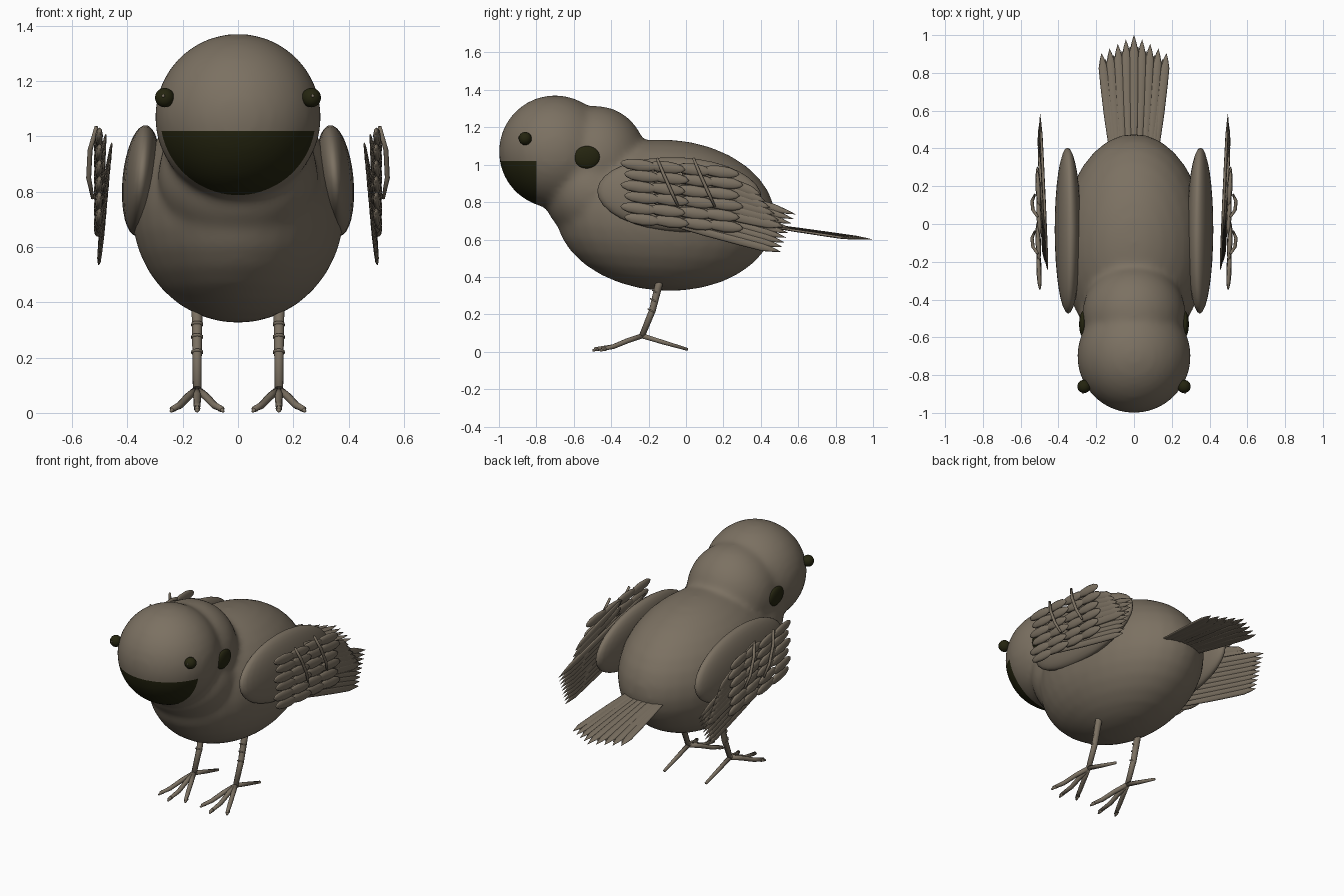
import bpy, bmesh, math
from mathutils import Vector, Matrix

if "Cube" in bpy.data.objects:
    bpy.data.objects.remove(bpy.data.objects["Cube"])


def colour(name, rgb):
    m = bpy.data.materials.new(name)
    m.diffuse_color = (*rgb, 1)
    m.use_nodes = True
    m.node_tree.nodes["Principled BSDF"].inputs["Base Color"].default_value = m.diffuse_color
    return m


BROWN = colour("grey_brown", (0.20, 0.165, 0.122))
DARK = colour("dark_olive", (0.018, 0.018, 0.005))


def finish(bm, name, mat, mirror=True):
    bmesh.ops.recalc_face_normals(bm, faces=bm.faces)
    me = bpy.data.meshes.new(name)
    bm.to_mesh(me)
    bm.free()
    me.materials.append(mat)
    ob = bpy.data.objects.new(name, me)
    bpy.context.collection.objects.link(ob)
    for p in me.polygons:
        p.use_smooth = True
    if mirror:
        ob.modifiers.new("mirror", 'MIRROR')
    return ob


def ellipsoid(bm, c, r, tilt=0, roll=0, seg=32):
    m = (Matrix.Translation(c) @ Matrix.Rotation(roll, 4, 'Y')
         @ Matrix.Rotation(tilt, 4, 'X') @ Matrix.Diagonal((*r, 1)))
    bmesh.ops.create_uvsphere(bm, u_segments=seg, v_segments=seg // 2, radius=1, matrix=m)


def loft(bm, rings):
    """Skin a list of equal vertex rings and cap both ends."""
    vs = [[bm.verts.new(p) for p in ring] for ring in rings]
    n = len(vs[0])
    for a, b in zip(vs, vs[1:]):
        for i in range(n):
            bm.faces.new((a[i], a[(i + 1) % n], b[(i + 1) % n], b[i]))
    bm.faces.new(vs[0])
    bm.faces.new(vs[-1])


def feather(bm, root, tip, width, thick, normal, shape):
    """Flattened blade; shape lists (fraction of length, fraction of width)."""
    root, tip = Vector(root), Vector(tip)
    d = (tip - root).normalized()
    side = d.cross(Vector(normal)).normalized()
    up = side.cross(d)
    loft(bm, [[root.lerp(tip, t) + side * (math.cos(a) * width / 2 * k) + up * (math.sin(a) * thick / 2 * k)
               for a in (math.tau * i / 8 for i in range(8))] for t, k in shape])


def tube(bm, pts, radii, n=10):
    pts = [Vector(p) for p in pts]
    rings = []
    for i, (p, r) in enumerate(zip(pts, radii)):
        d = (pts[min(i + 1, len(pts) - 1)] - pts[max(i - 1, 0)]).normalized()
        u = d.cross(Vector((0.9, 0.1, 0.3))).normalized()
        v = d.cross(u)
        rings.append([p + (u * math.cos(math.tau * k / n) + v * math.sin(math.tau * k / n)) * r for k in range(n)])
    loft(bm, rings)


BLADE = [(0, .35), (.1, .7), (.4, .95), (.7, 1), (.86, .95), (.94, .5), (1, .03)]
OVAL = [(0, .05), (.06, .45), (.2, .8), (.5, 1), (.75, .85), (.92, .5), (1, .05)]

# body: overlapping volumes fused and smoothed
bm = bmesh.new()
ellipsoid(bm, (0, -0.70, 1.07), (.302, .302, .302))
ellipsoid(bm, (0, -0.11, 0.73), (.385, .59, .405), tilt=math.radians(-3))
ellipsoid(bm, (0, -0.48, 1.03), (.275, .27, .285))
ellipsoid(bm, (0, -0.50, 0.86), (.29, .265, .265))
blob = finish(bm, "body_blend", BROWN, False)
rm = blob.modifiers.new("fuse", 'REMESH')
rm.mode, rm.voxel_size = 'VOXEL', 0.018
sm = blob.modifiers.new("soften", 'SMOOTH')
sm.factor, sm.iterations = 0.5, 14
bpy.context.view_layer.update()
fused = bpy.data.meshes.new_from_object(blob.evaluated_get(bpy.context.evaluated_depsgraph_get()))
bpy.data.objects.remove(blob)
bm = bmesh.new()
bm.from_mesh(fused)
# clean edges for the throat patch
for co, no in (((0, -0.80, 0), (0, 1, 0)), ((0, 0, 1.02), (0, 0, 1))):
    bmesh.ops.bisect_plane(bm, geom=bm.verts[:] + bm.edges[:] + bm.faces[:], plane_co=co, plane_no=no)
body = finish(bm, "body", BROWN, False)
if len(body.data.materials) < 2:
    body.data.materials.append(DARK)
for p in body.data.polygons:
    p.material_index = int(p.center.y < -0.80 and p.center.z < 1.02)

# eyes with a small glint, and ear patches
bm = bmesh.new()
ellipsoid(bm, (.265, -.86, 1.14), (.035, .035, .035), seg=24)
finish(bm, "eyes", DARK)
bm = bmesh.new()
ellipsoid(bm, (.27, -.894, 1.146), (.006, .005, .006), seg=8)
finish(bm, "eye_glints", BROWN)
bm = bmesh.new()
ellipsoid(bm, (.268, -.53, 1.04), (.022, .07, .06), roll=math.radians(4))
finish(bm, "ear_patches", DARK)

# wing shoulders
bm = bmesh.new()
ellipsoid(bm, (.35, -.035, .84), (.068, .44, .2), tilt=math.radians(-3), roll=math.radians(-5))
finish(bm, "wing_shoulders", BROWN)

# long flight feathers, fanned toward the rear
bm = bmesh.new()
N = 9
for i in range(N):
    t = i / (N - 1)
    feather(bm, (.457 + .025 * t, -.24 + .08 * t, .97 - .26 * t),
            (.497 + .008 * t, .585 - .08 * t, .735 - .20 * t), .046, .016, (1, 0, 0), BLADE)
for i in range(6):
    t = i / 5
    feather(bm, (.478 + .01 * t, -.02, 1.0 - .22 * t),
            (.505, .40 + .12 * t, .84 - .17 * t), .055, .016, (1, 0, 0), BLADE)
finish(bm, "flight_feathers", BROWN)

# short covert feathers in overlapping columns
bm = bmesh.new()
for col in range(4):
    y0 = -.35 + .145 * col
    for row in range(6):
        z = 1.005 - .058 * row - .012 * col
        off = .02 * (row % 2)
        feather(bm, (.498 + .004 * (col % 2), y0 + off, z + .005),
                (.508 + .004 * (col % 2), y0 + off + .20, z - .02), .066, .028, (1, 0, 0), OVAL)
finish(bm, "covert_feathers", BROWN)

# two slanted bars across each wing
bm = bmesh.new()
for y in (-.155, .04):
    tube(bm, [(.512, y, 1.035), (.535, y + .035, .95), (.54, y + .08, .85), (.525, y + .115, .775)],
         [.007, .009, .009, .006])
finish(bm, "wing_bars", BROWN)

# tail fan
bm = bmesh.new()
for i in range(-4, 5):
    a = abs(i)
    feather(bm, (.028 * i, .36, .69 - .002 * a), (.043 * i, 1.0 - .024 * a, .60),
            .05, .016, (0, 0, 1), BLADE)
for i in range(-3, 5):
    x = i - .5
    feather(bm, (.028 * x, .36, .685), (.043 * x, .95 - .022 * abs(x), .603), .046, .014, (0, 0, 1), BLADE)
finish(bm, "tail_feathers", BROWN, False)

# legs, toes and leg rings
bm = bmesh.new()
tube(bm, [(.148, -.13, .42), (.148, -.15, .34), (.148, -.18, .22), (.148, -.235, .085)],
     [.021, .020, .018, .016])
finish(bm, "legs", BROWN)
bm = bmesh.new()
heel = (.148, -.235, .085)
for dx, dy in ((-.09, -.45), (0, -.49), (.09, -.45)):
    tube(bm, [heel, (.148 + dx * .35, -.31, .06), (.148 + dx * .7, -.39, .027), (.148 + dx, dy, .014)],
         [.014, .014, .013, .010])
    tube(bm, [(.148 + dx * .93, dy + .02, .016), (.148 + dx * 1.05, dy - .01, .006)], [.012, .005])
tube(bm, [heel, (.148, -.12, .05), (.148, .01, .012)], [.014, .012, .008])
finish(bm, "toes", BROWN)
bm = bmesh.new()
for y, z in ((-.162, .32), (-.172, .275), (-.185, .22)):
    tube(bm, [(.148, y - .002, z - .003), (.148, y + .001, z + .003)], [.022, .022])
finish(bm, "leg_rings", BROWN)
